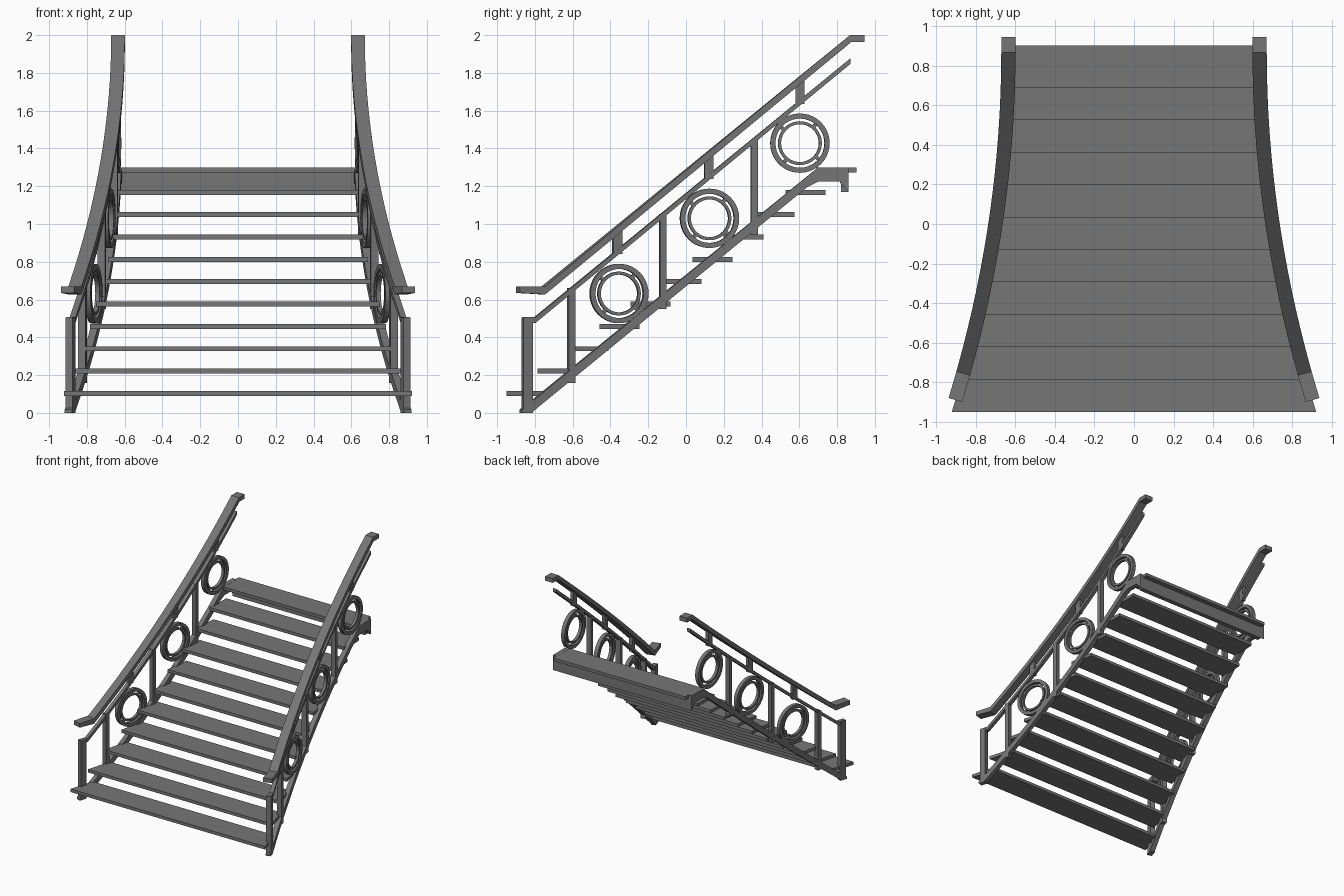
import bpy, bmesh, math
from mathutils import Matrix, Vector

cube = bpy.data.objects.get("Cube")
if cube:
    bpy.data.objects.remove(cube, do_unlink=True)

iron = bpy.data.materials.new("dark_grey_metal")
iron.use_nodes = True
grey = (0.18, 0.18, 0.18, 1)
iron.diffuse_color = grey
iron.node_tree.nodes["Principled BSDF"].inputs["Base Color"].default_value = grey


def flare(y):
    """Half width of the staircase at depth y: narrow at the top, flared below."""
    return 0.635 + 0.0864 * max(0.87 - y, 0) ** 2


def frame(y, z=0):
    """Local frame on the flared side: X outward, Y along the side, Z up."""
    t = Vector((-2 * 0.0864 * max(0.87 - y, 0), 1, 0)).normalized()
    rot = Matrix(((t.y, t.x, 0), (-t.x, t.y, 0), (0, 0, 1))).to_4x4()
    return Matrix.Translation((flare(y), y, z)) @ rot


def finish(name, bm, side=1):
    bmesh.ops.scale(bm, vec=(side, 1, 1), verts=bm.verts)
    bmesh.ops.recalc_face_normals(bm, faces=bm.faces)
    mesh = bpy.data.meshes.new(name)
    bm.to_mesh(mesh)
    bm.free()
    mesh.materials.append(iron)
    obj = bpy.data.objects.new(name, mesh)
    bpy.context.collection.objects.link(obj)
    return obj


def add_loft(bm, loops, closed=False):
    """Skin a series of four-point sections."""
    rows = [[bm.verts.new(p) for p in loop] for loop in loops]
    pairs = list(zip(rows, rows[1:]))
    if closed:
        pairs.append((rows[-1], rows[0]))
    else:
        bm.faces.new(rows[0])
        bm.faces.new(rows[-1])
    for a, b in pairs:
        for i in range(4):
            j = (i + 1) % 4
            bm.faces.new((a[i], a[j], b[j], b[i]))


def side_bar(name, side, stations, width):
    """Bar following the flare; stations are (y, bottom z, top z)."""
    bm = bmesh.new()
    w = width / 2
    add_loft(bm, [[frame(y) @ Vector((x, 0, z)) for x, z in
                   ((-w, lo), (w, lo), (w, hi), (-w, hi))] for y, lo, hi in stations])
    return finish(name, bm, side)


def slope(y0, z0, y1, z1, height, steps=16):
    """Evenly spaced stations of a sloping bar, by its top edge."""
    out = []
    for i in range(steps + 1):
        k = i / steps
        z = z0 + (z1 - z0) * k
        out.append((y0 + (y1 - y0) * k, z - height, z))
    return out


def box(bm, mat, size):
    bmesh.ops.create_cube(bm, size=1, matrix=mat @ Matrix.Diagonal((*size, 1)))


def post(name, side, y, lo, hi, depth, width=0.04):
    bm = bmesh.new()
    box(bm, frame(y, (lo + hi) / 2), (width, depth, hi - lo))
    finish(name, bm, side)


def medallion(name, side, y, z):
    """Two concentric rings joined by small spacers."""
    bm = bmesh.new()
    f = frame(y, z)
    n = 40
    for inner, outer, d in ((0.13, 0.157, 0.016), (0.1, 0.116, 0.012)):
        loops = []
        for i in range(n):
            a = math.tau * i / n
            c, s = math.cos(a), math.sin(a)
            loops.append([f @ Vector((x, r * c, r * s)) for r, x in
                          ((inner, -d), (outer, -d), (outer, d), (inner, d))])
        add_loft(bm, loops, closed=True)
    for k in range(4):
        turn = Matrix.Rotation(math.radians(50 + 90 * k), 4, 'X')
        box(bm, f @ turn @ Matrix.Translation((0, 0.123, 0)), (0.016, 0.026, 0.02))
    obj = finish(name, bm, side)
    bpy.ops.object.select_all(action='DESELECT')
    obj.select_set(True)
    bpy.context.view_layer.objects.active = obj
    bpy.ops.object.shade_smooth_by_angle(angle=math.radians(30))


# Treads, each cut to the flare at its front and back edges
for i in range(11):
    bm = bmesh.new()
    y0, z = -0.95 + 0.164 * i, 0.103 + 0.1183 * i
    y1 = y0 + 0.212
    loops = []
    for y in (y0, (y0 + y1) / 2, y1):
        x = flare(y) - 0.001 * i
        loops.append([(-x, y, z - 0.013), (x, y, z - 0.013),
                      (x, y, z + 0.013), (-x, y, z + 0.013)])
    add_loft(bm, loops)
    finish(f"tread_{i + 1}", bm)

# Beam carrying the top tread
bm = bmesh.new()
box(bm, Matrix.Translation((0, 0.84, 1.225)), (1.25, 0.04, 0.11))
finish("landing_beam", bm)

# Balustrades and stringers
for label, side in (("left", 1), ("right", -1)):
    side_bar(f"{label}_stringer", side,
             [(-0.875, 0, 0.018), (-0.825, 0, 0.057)]
             + slope(-0.8, 0.077, 0.64, 1.251, 0.057)
             + [(0.7, 1.225, 1.3), (0.82, 1.225, 1.3)], 0.04)
    side_bar(f"{label}_stringer_bracket", side,
             [(0.815, 1.22, 1.3), (0.86, 1.17, 1.3)], 0.04)
    side_bar(f"{label}_handrail", side,
             [(-0.89, 0.635, 0.67)] + slope(-0.755, 0.67, 0.868, 2, 0.043)
             + [(0.872, 1.963, 2), (0.945, 1.963, 2)], 0.072)
    side_bar(f"{label}_lower_rail", side,
             [(-0.86, 0.48, 0.507)] + slope(-0.8, 0.507, 0.87, 1.877, 0.03), 0.032)
    post(f"{label}_newel_post", side, -0.84, 0, 0.505, 0.052)
    for i in range(3):
        y, rise = -0.607 + 0.484 * i, 0.393 * i
        post(f"{label}_baluster_{i + 1}", side, y, 0.157 + rise, 0.66 + rise, 0.035)
        post(f"{label}_rail_spacer_{i + 1}", side, y + 0.243,
             0.84 + 0.397 * i, 0.965 + 0.397 * i, 0.048, 0.03)
        medallion(f"{label}_medallion_{i + 1}", side, -0.355 + 0.479 * i, 0.632 + 0.398 * i)
